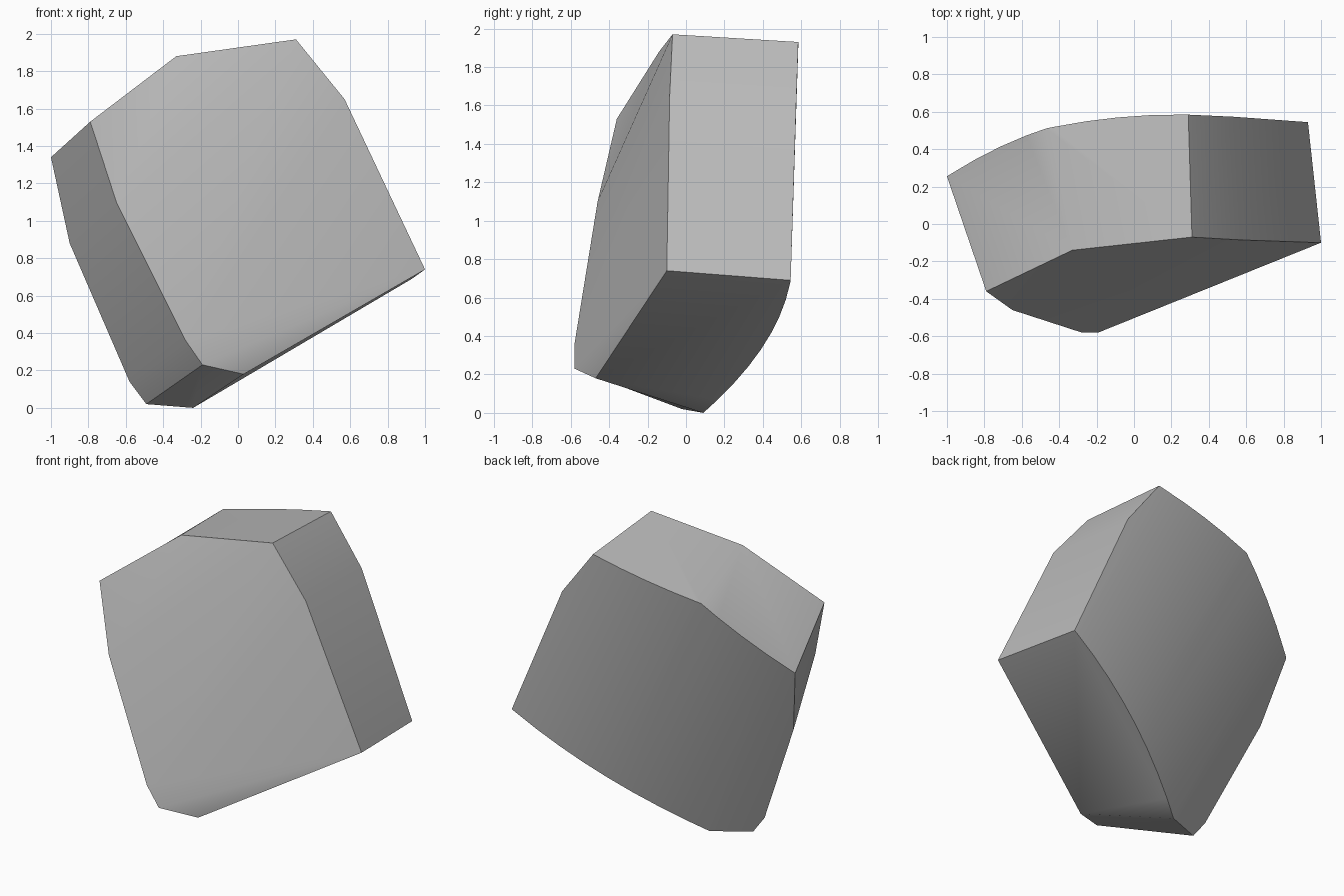
import bpy, bmesh
from mathutils import Vector

if "Cube" in bpy.data.objects:
    bpy.data.objects.remove(bpy.data.objects["Cube"])

# One stone grey
stone = bpy.data.materials.new("stone_grey")
stone.use_nodes = True
GREY = (0.5, 0.5, 0.5, 1)
stone.diffuse_color = GREY
stone.node_tree.nodes["Principled BSDF"].inputs["Base Color"].default_value = GREY

# Outline of the front face, clockwise from the upper left corner
front = [(-.79, -.36, 1.53), (-.33, -.14, 1.88), (.31, -.07, 1.97),
         (.57, -.085, 1.65), (1, -.10, .74), (.03, -.47, .18),
         (-.19, -.58, .23), (-.28, -.58, .36), (-.65, -.46, 1.10)]
# Matching outline of the back face, as x and z
back = [(-1, 1.34), (-.47, 1.77), (.29, 1.93), (.53, 1.61), (.93, .69),
        (-.24, 0), (-.49, .02), (-.58, .14), (-.90, .88)]

ACROSS = Vector((.889, 0, .459))
ALONG = Vector((.459, 0, -.889))


def bulge(p):
    """Depth of the curved back, a slightly conical barrel."""
    q = 1.144 - p.dot(ACROSS)
    t = (p.dot(ALONG) + 1.6) / 1.4
    return .585 - .04 * t - (.1 * t - .012) * q - .176 * q * q


bm = bmesh.new()
f = [bm.verts.new(p) for p in front]
b = [bm.verts.new((x, 1, z)) for x, z in back]
n = len(f)

# Sides
for i in range(n):
    j = (i + 1) % n
    bm.faces.new((f[i], f[j], b[j], b[i]))

# Front, fanned from the lower left
for tri in ((4, 6, 5), (4, 7, 6), (4, 3, 7), (3, 2, 7), (2, 8, 7), (2, 1, 8), (1, 0, 8)):
    bm.faces.new([f[i] for i in tri])

# Back, cut into strips and bent
cap = bm.faces.new(b)
for k in range(9):
    faces = [g for g in bm.faces if all(v.co.y > .99 for v in g.verts)]
    edges = {e for g in faces for e in g.edges}
    bmesh.ops.bisect_plane(bm, geom=faces + list(edges), dist=.0001,
                           plane_co=ACROSS * (-.25 + k * .17), plane_no=ACROSS)
for v in bm.verts:
    if v.co.y > .99:
        v.co.y = bulge(v.co)
bmesh.ops.recalc_face_normals(bm, faces=bm.faces)

mesh = bpy.data.meshes.new("stone_block")
bm.to_mesh(mesh)
bm.free()
mesh.materials.append(stone)
block = bpy.data.objects.new("stone_block", mesh)
bpy.context.collection.objects.link(block)
bpy.context.view_layer.objects.active = block
block.select_set(True)
bpy.ops.object.shade_smooth_by_angle(angle=.6)
